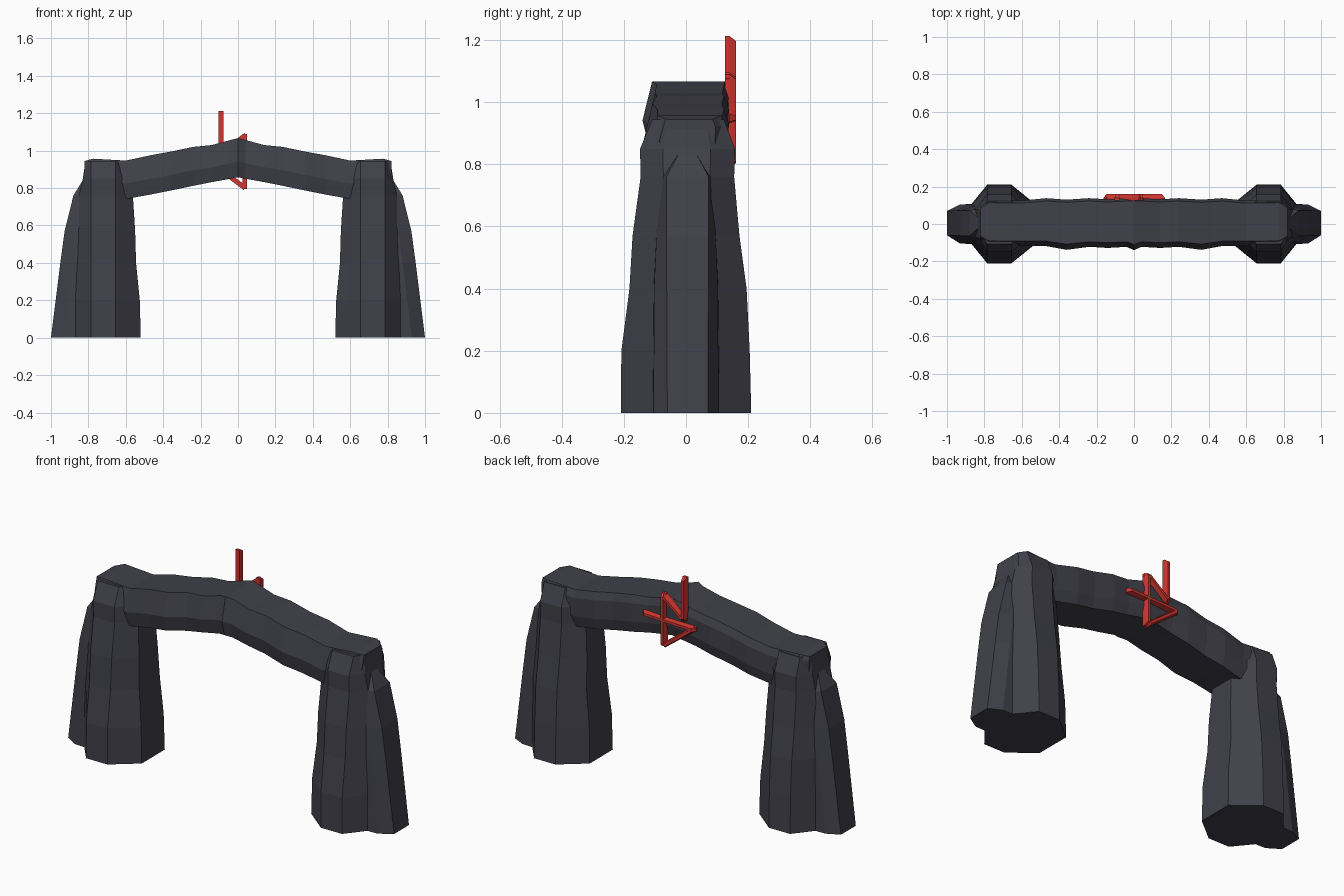
import bpy, bmesh, math
from mathutils import Vector

if "Cube" in bpy.data.objects:
    bpy.data.objects.remove(bpy.data.objects["Cube"])


def material(name, rgb):
    m = bpy.data.materials.new(name)
    m.diffuse_color = (*rgb, 1)
    m.use_nodes = True
    m.node_tree.nodes["Principled BSDF"].inputs["Base Color"].default_value = m.diffuse_color
    return m


stone = material("dark stone", (0.052, 0.052, 0.068))
red = material("red marking", (0.62, 0.035, 0.028))


def loft(name, rings, mat):
    """Skin a closed solid through rings of equal point count."""
    bm = bmesh.new()
    vs = [[bm.verts.new(p) for p in ring] for ring in rings]
    n = len(vs[0])
    for a, b in zip(vs, vs[1:]):
        for i in range(n):
            j = (i + 1) % n
            bm.faces.new((a[i], a[j], b[j], b[i]))
    bm.faces.new(vs[0])
    bm.faces.new(vs[-1])
    bmesh.ops.recalc_face_normals(bm, faces=bm.faces)
    me = bpy.data.meshes.new(name)
    bm.to_mesh(me)
    bm.free()
    me.materials.append(mat)
    ob = bpy.data.objects.new(name, me)
    bpy.context.collection.objects.link(ob)
    return ob


# Pillar levels: z, inner x, outer x, front y, back y
levels = [
    (0.00, 0.52, 0.87, -0.21, 0.21), (0.20, 0.525, 0.87, -0.208, 0.205),
    (0.40, 0.545, 0.87, -0.182, 0.195), (0.57, 0.55, 0.86, -0.172, 0.172),
    (0.76, 0.562, 0.85, -0.146, 0.155), (0.85, 0.575, 0.83, -0.148, 0.158),
    (0.945, 0.62, 0.815, -0.108, 0.122),
]
# Buttress levels: z, outer x, half width of outer face, half width at root
fins = [
    (0.00, 1.0, 0.065, 0.11), (0.40, 0.95, 0.067, 0.108),
    (0.57, 0.927, 0.068, 0.10), (0.76, 0.88, 0.068, 0.09),
    (0.85, 0.825, 0.02, 0.03),
]
for side, s in (("left", -1), ("right", 1)):
    rings = []
    for z, xi, xo, f, b in levels:
        rings.append([(s * x, y, z) for x, y in (
            (xi, f * 0.48), (0.655, f), (0.785, f), (xo, f * 0.5),
            (xo, b * 0.5), (0.785, b), (0.655, b), (xi, b * 0.48))])
    loft(side + "_pillar", rings, stone)
    rings = []
    for z, xo, w, r in fins:
        mid = xo - 0.07
        rings.append([(s * x, y, z) for x, y in (
            (0.78, -r), (mid, -r * 0.95), (xo, -w + 0.005),
            (xo, w + 0.005), (mid, r * 0.95), (0.78, r))])
    loft(side + "_buttress", rings, stone)

# Lintel stations: x, top z, bottom z, front bulge y, back y
half = [
    (0.82, 0.945, 0.83, -0.085, 0.095), (0.775, 0.957, 0.79, -0.115, 0.128),
    (0.60, 0.947, 0.742, -0.118, 0.125), (0.47, 0.975, 0.765, -0.118, 0.138),
    (0.36, 0.995, 0.787, -0.138, 0.130), (0.24, 1.02, 0.812, -0.122, 0.138),
    (0.14, 1.03, 0.832, -0.128, 0.132), (0.04, 1.057, 0.85, -0.122, 0.138),
]
stations = ([(-x, *r) for x, *r in half] + [(0, 1.067, 0.858, -0.14, 0.14)]
            + half[::-1])
rings = []
for x, t, b, f, k in stations:
    h = t - b
    rings.append([(x, p, z) for p, z in (
        (f * 0.78, t), (k * 0.89, t), (k, t - 0.2 * h), (k * 0.98, b + 0.3 * h),
        (k * 0.85, b), (f * 0.85, b), (f, b + 0.4 * h))])
loft("lintel", rings, stone)


def bar(name, a, b, w=0.013):
    """Bevelled bar between two (x, z) points on the back face."""
    a, b = Vector(a), Vector(b)
    d = (b - a).normalized()
    n = Vector((-d.y, d.x))

    def ring(y, half_w, trim):
        pts = (a + d * trim - n * half_w, b - d * trim - n * half_w,
               b - d * trim + n * half_w, a + d * trim + n * half_w)
        return [(p.x, y, p.y) for p in pts]
    loft(name, [ring(0.125, w, 0), ring(0.14, w, 0), ring(0.161, w * 0.55, 0.016)], red)


# Raised angular marking on the back of the lintel
marks = [
    ((-0.09, 0.97), (-0.09, 1.213)), ((0.036, 0.795), (0.036, 1.09)),
    ((0.042, 1.085), (-0.096, 0.975)), ((0.165, 0.95), (-0.16, 0.94)),
    ((0.038, 0.80), (-0.155, 0.945)),
]
for i, (a, b) in enumerate(marks):
    bar(f"marking_bar_{i + 1}", a, b)
